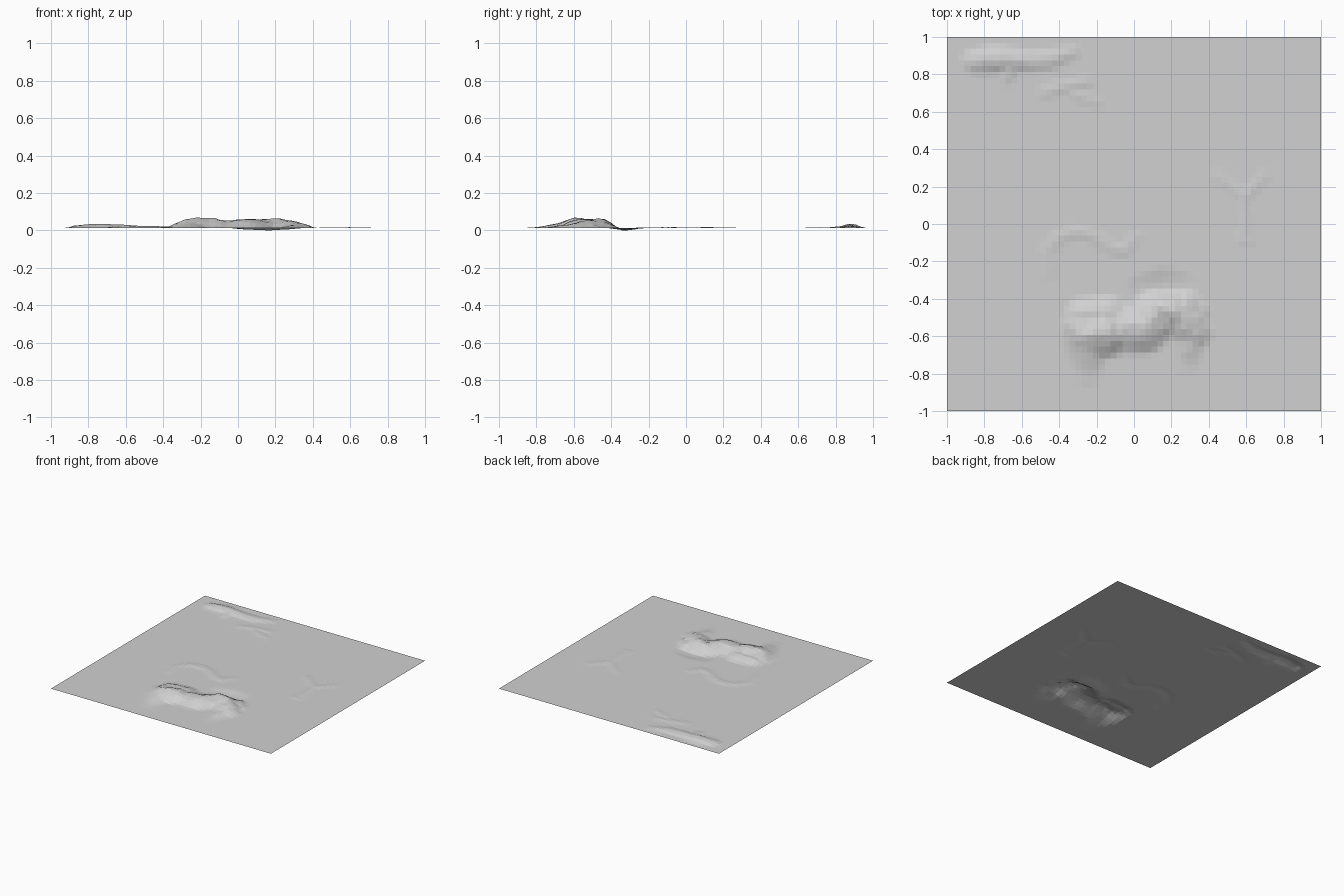
import bpy, bmesh
from mathutils import Vector, noise

N = 64        # grid cells per side
BASE = 0.012  # level of the flat plain

# Sculpted strokes: points are (x, y, height, radius)
MOUNTAINS = [
    # west massif and its southern spur
    [(-0.28, -0.55, .040, .11), (-0.24, -0.60, .046, .15), (-0.15, -0.58, .056, .14)],
    [(-0.25, -0.64, .034, .13), (-0.25, -0.80, .004, .08)],
    [(-0.27, -0.49, .030, .10), (-0.13, -0.48, .028, .10)],
    # saddle and centre ridge
    [(-0.13, -0.56, .034, .13), (-0.04, -0.56, .042, .14), (0.05, -0.56, .046, .14), (0.13, -0.48, .046, .14)],
    # east massif
    [(0.14, -0.45, .049, .11), (0.20, -0.47, .050, .13), (0.28, -0.53, .040, .12), (0.33, -0.58, .027, .09)],
    [(0.30, -0.58, .026, .11), (0.28, -0.76, .002, .06)],
    [(0.27, -0.44, .028, .10), (0.34, -0.47, .014, .07)],
    # north-west range with a spur
    [(-0.85, 0.87, .018, .07), (-0.76, 0.88, .022, .08), (-0.68, 0.88, .021, .07),
     (-0.55, 0.87, .014, .065), (-0.45, 0.88, .012, .06), (-0.32, 0.92, .005, .04)],
    [(-0.66, 0.85, .012, .05), (-0.68, 0.78, .007, .04)],
]
LOW_RIDGES = [
    # foothills by the north-west range
    [(-0.48, 0.70, .004, .04), (-0.40, 0.73, .005, .04), (-0.25, 0.76, .004, .04)],
    [(-0.31, 0.69, .004, .04), (-0.20, 0.65, .003, .04)],
    # winding bank
    [(-0.45, -0.26, .003, .04), (-0.47, -0.15, .004, .045), (-0.40, -0.07, .005, .045),
     (-0.30, -0.04, .005, .045), (-0.20, -0.07, .005, .045), (-0.12, -0.13, .005, .045),
     (-0.05, -0.14, .005, .045), (0.01, -0.07, .003, .04)],
    # forked mark
    [(0.45, 0.26, .003, .035), (0.59, 0.14, .005, .04), (0.70, 0.26, .003, .035)],
    [(0.59, 0.14, .005, .04), (0.60, -0.03, .004, .04)],
    [(0.57, -0.08, .003, .035), (0.63, -0.08, .003, .035)],
]
HOLLOW = [[(0.05, -0.35, .007, .09), (0.16, -0.34, .013, .11), (0.24, -0.34, .008, .10)]]


def stroke_height(p, stroke):
    best = 0.0
    for a, b in zip(stroke, stroke[1:]):
        a2, b2 = Vector(a[:2]), Vector(b[:2])
        d = b2 - a2
        t = max(0, min(1, (p - a2).dot(d) / d.length_squared))
        h, r = (a[i] + (b[i] - a[i]) * t for i in (2, 3))
        u = min(1, (p - a2 - d * t).length / r)
        best = max(best, h * (1 - u * u) ** 1.5)
    return best


def height(x, y):
    p = Vector((x, y))
    rough = 1 + 0.22 * noise.noise(Vector((x * 16, y * 16, 3.1)))
    up = max(stroke_height(p, s) for s in MOUNTAINS) * rough
    low = max(stroke_height(p, s) for s in LOW_RIDGES)
    down = max(stroke_height(p, s) for s in HOLLOW)
    return max(0.0, BASE + max(up, low) - down)


# Terrain sheet
bm = bmesh.new()
bmesh.ops.create_grid(bm, x_segments=N, y_segments=N, size=1)
for v in bm.verts:
    v.co.z = height(v.co.x, v.co.y)
lowest = min(v.co.z for v in bm.verts)
for v in bm.verts:
    v.co.z -= lowest
mesh = bpy.data.meshes.new("terrain")
bm.to_mesh(mesh)
bm.free()
terrain = bpy.data.objects.new("terrain", mesh)
bpy.context.collection.objects.link(terrain)

grey = bpy.data.materials.new("plain_grey")
grey.diffuse_color = (0.64, 0.64, 0.64, 1)
mesh.materials.append(grey)
